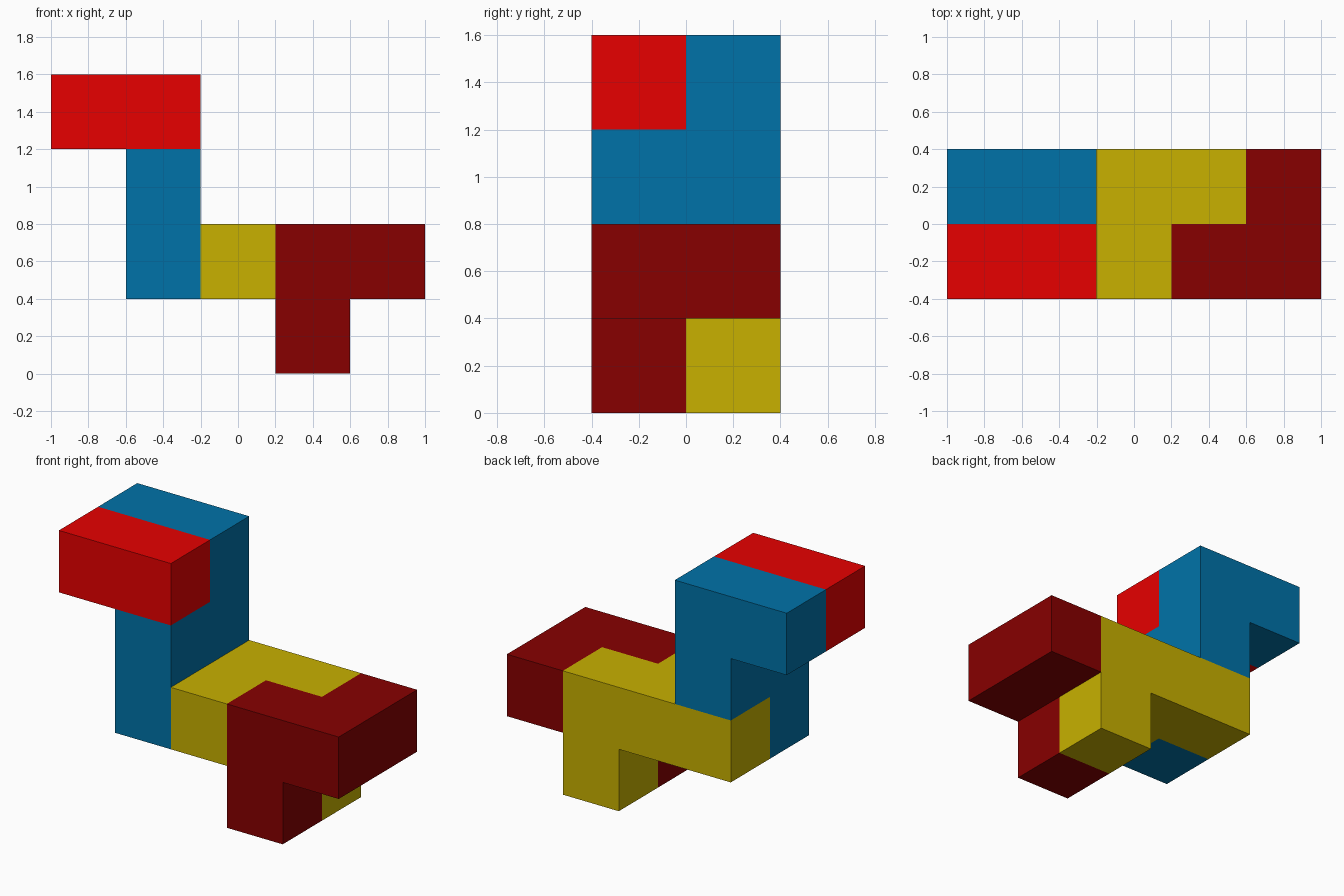
import bpy, bmesh, math
from mathutils import Vector

if "Cube" in bpy.data.objects:
    bpy.data.objects.remove(bpy.data.objects["Cube"])

S = 0.4                          # edge of one cube cell
ORIGIN = Vector((-1.0, -0.4, 0.0))


def material(name, rgb):
    m = bpy.data.materials.new(name)
    m.diffuse_color = (*rgb, 1.0)
    m.use_nodes = True
    m.node_tree.nodes["Principled BSDF"].inputs["Base Color"].default_value = m.diffuse_color
    return m


def cube_piece(name, cells, mat):
    """Closed solid made of joined cube cells, given as (column, row, level)."""
    bm = bmesh.new()
    for cell in cells:
        centre = Vector(cell) + Vector((0.5, 0.5, 0.5))
        for axis in range(3):
            for sign in (-1, 1):
                n = Vector((0, 0, 0))
                n[axis] = sign
                if tuple(int(a + b) for a, b in zip(cell, n)) in cells:
                    continue     # no wall between cells of the same piece
                u = Vector((0, 0, 0))
                u[(axis + 1) % 3] = 0.5
                v = n.cross(u)
                c = centre + n * 0.5
                corners = (c - u - v, c + u - v, c + u + v, c - u + v)
                bm.faces.new([bm.verts.new(ORIGIN + p * S) for p in corners])
    bmesh.ops.remove_doubles(bm, verts=bm.verts, dist=1e-4)
    bmesh.ops.dissolve_limit(bm, angle_limit=math.radians(1),
                             verts=bm.verts, edges=bm.edges)
    bmesh.ops.recalc_face_normals(bm, faces=bm.faces)
    mesh = bpy.data.meshes.new(name)
    bm.to_mesh(mesh)
    bm.free()
    mesh.materials.append(mat)
    bpy.context.collection.objects.link(bpy.data.objects.new(name, mesh))


# Two-cell bar on the top front
cube_piece("top_bar", {(0, 0, 3), (1, 0, 3)},
           material("red", (0.81, 0.0, 0.0)))

# Upright twisted piece carrying the bar
cube_piece("upright_piece",
           {(0, 1, 3), (1, 1, 3), (1, 1, 2), (1, 0, 2), (1, 0, 1)},
           material("blue", (0.0, 0.171, 0.397)))

# Long middle piece with a rear foot
cube_piece("middle_piece",
           {(1, 1, 1), (2, 1, 1), (3, 1, 1), (2, 0, 1), (3, 1, 0)},
           material("yellow", (0.58, 0.44, 0.0)))

# Right end piece with a front foot
cube_piece("end_piece",
           {(3, 0, 0), (3, 0, 1), (4, 0, 1), (4, 1, 1)},
           material("dark red", (0.242, 0.0, 0.0)))
